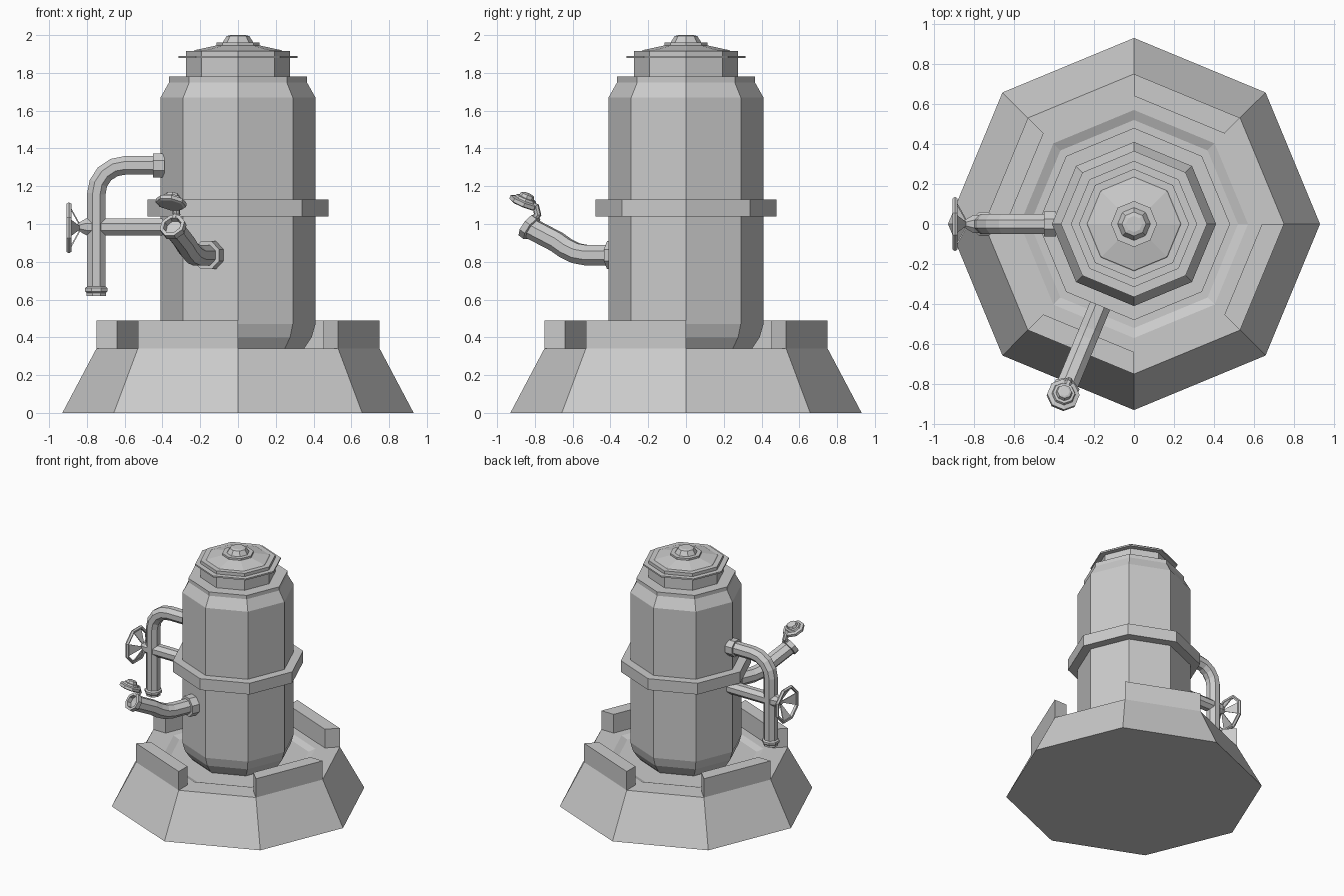
import bpy, bmesh
from math import sin, cos, pi, radians
from mathutils import Vector, Matrix

if "Cube" in bpy.data.objects:
    bpy.data.objects.remove(bpy.data.objects["Cube"])


def finish(name, bm):
    bmesh.ops.recalc_face_normals(bm, faces=bm.faces)
    me = bpy.data.meshes.new(name)
    bm.to_mesh(me)
    bm.free()
    ob = bpy.data.objects.new(name, me)
    bpy.context.collection.objects.link(ob)
    return ob


def skin(name, rings, closed=False):
    """Bridge rings of points; cap both ends unless the loop is closed."""
    bm = bmesh.new()
    loops = [[bm.verts.new(p) for p in r] for r in rings]
    n = len(loops[0])
    pairs = list(zip(loops, loops[1:])) + ([(loops[-1], loops[0])] if closed else [])
    for a, b in pairs:
        for i in range(n):
            j = (i + 1) % n
            bm.faces.new((a[i], a[j], b[j], b[i]))
    if not closed:
        bm.faces.new(loops[0])
        bm.faces.new(loops[-1])
    return finish(name, bm)


def lathe(name, profile, loc=(0, 0, 0), axis=(0, 0, 1), turn=0, closed=False):
    """Eight-sided turned part; profile is (radius, height along axis)."""
    axis = Vector(axis)
    rot = Matrix() if axis.z == 1 else axis.to_track_quat('Z', 'Y').to_matrix().to_4x4()
    m = Matrix.Translation(loc) @ rot
    rings = [[m @ Vector((r * cos(turn + k * pi / 4), r * sin(turn + k * pi / 4), h))
              for k in range(8)] for r, h in profile]
    return skin(name, rings, closed)


def pipe(name, pts, r, side):
    """Eight-sided pipe along a flat path; side is the path plane's normal."""
    pts, side = [Vector(p) for p in pts], Vector(side)
    rings = []
    for i, p in enumerate(pts):
        d0 = (p - pts[i - 1]).normalized() if i else Vector()
        d1 = (pts[i + 1] - p).normalized() if i < len(pts) - 1 else Vector()
        up = (d0 + d1).normalized().cross(side)
        rings.append([p + r * (side * cos((k + .5) * pi / 4) + up * sin((k + .5) * pi / 4))
                      for k in range(8)])
    return skin(name, rings)


def prism(name, pts, offset):
    return skin(name, [[Vector(p) for p in pts], [Vector(p) + Vector(offset) for p in pts]])


def polar(r, a, z):
    return Vector((r * cos(a), r * sin(a), z))


# Base with shallow dish, and walls on alternate sides
lathe("base", [(.93, 0), (.75, .34), (.57, .34), (.52, .32), (.1, .32)])
for k in (1, 3, 5, 7):
    a, b = k * pi / 4, (k + 1) * pi / 4
    prism(f"base_wall_{k}", [polar(.75, a, .34), polar(.75, b, .34),
                             polar(.64, b, .34), polar(.64, a, .34)], (0, 0, .15))

# Tank with shoulder and neck, collar, flange, lid
lathe("tank", [(.32, .31), (.35, .34), (.39, .40), (.41, .47), (.41, 1.67), (.365, 1.75),
               (.365, 1.78), (.275, 1.78), (.275, 1.915), (.1, 1.915)])
lathe("collar", [(.40, 1.04), (.48, 1.04), (.48, 1.13), (.40, 1.13)], closed=True)
lathe("neck_flange", [(.26, 1.878), (.315, 1.878), (.315, 1.89), (.26, 1.89)], closed=True)
lathe("lid", [(.24, 1.91), (.23, 1.92), (.115, 1.945), (.115, 1.96), (.082, 1.96),
              (.06, 1.995), (.04, 2.0)])

# Side pipe bending down, its flange and nozzle
bend = [(-.60 - .15 * sin(radians(d)), 0, 1.16 + .15 * cos(radians(d))) for d in (0, 22, 45, 68, 90)]
pipe("side_pipe", [(-.36, 0, 1.31)] + bend + [(-.75, 0, .66)], .053, (0, 1, 0))
lathe("side_pipe_flange", [(.068, 0), (.068, .06)], (-.39, 0, 1.31), (-1, 0, 0), pi / 8)
lathe("side_nozzle", [(.052, .67), (.064, .66), (.064, .643), (.055, .635), (.055, .62), (.035, .62),
                      (.035, .65)], (-.75, 0, 0), turn=pi / 8)

# Valve stem and hand wheel
pipe("valve_arm", [(-.36, 0, .985), (-.80, 0, .985)], .049, (0, 1, 0))
lathe("valve_hub", [(.05, 0), (.035, .025), (.018, .05)], (-.80, 0, .985), (-1, 0, 0), pi / 8)
lathe("wheel_rim", [(.123, .885), (.138, .882), (.146, .895), (.138, .908), (.123, .905)],
      (0, 0, .98), (-1, 0, 0), pi / 8, True)
for k in range(4):
    a = k * pi / 2
    prism(f"wheel_spoke_{k}", [(-.825, 0, .98)] +
          [(-.892, .13 * cos(a + s), .98 + .13 * sin(a + s)) for s in (-pi / 8, pi / 8)],
          (-.008, 0, 0))

# Spout leaving the middle of the front-left side
A = radians(247.5)
side = (-sin(A), cos(A), 0)


def along(s, z):
    return polar(s, A, z)


pipe("spout", [along(s, z) for s, z in ((.36, .835), (.57, .835), (.63, .845), (.69, .872),
                                        (.74, .905), (.885, 1.0 - .025))], .058, side)
lathe("spout_flange", [(.08, 0), (.08, .07)], along(.37, .835), along(1, 0), pi / 8)
tip = along(.82, .57).normalized()
lathe("spout_mouth", [(.057, -.02), (.07, -.015), (.07, .02), (.05, .02), (.045, -.012)],
      along(.895, .982), tip, pi / 8)

# Open spout cap with hinge
tilt = along(-.40, .92).normalized()
lathe("spout_cap", [(.07, -.018), (.082, -.012), (.082, .008), (.06, .014), (.055, .026),
                    (.042, .028), (.036, .046), (.025, .05)], along(.925, 1.115), tilt, pi / 8)
pipe("cap_hinge", [along(.875, 1.02), along(.85, 1.05), along(.86, 1.09), along(.90, 1.105)],
     .02, side)
